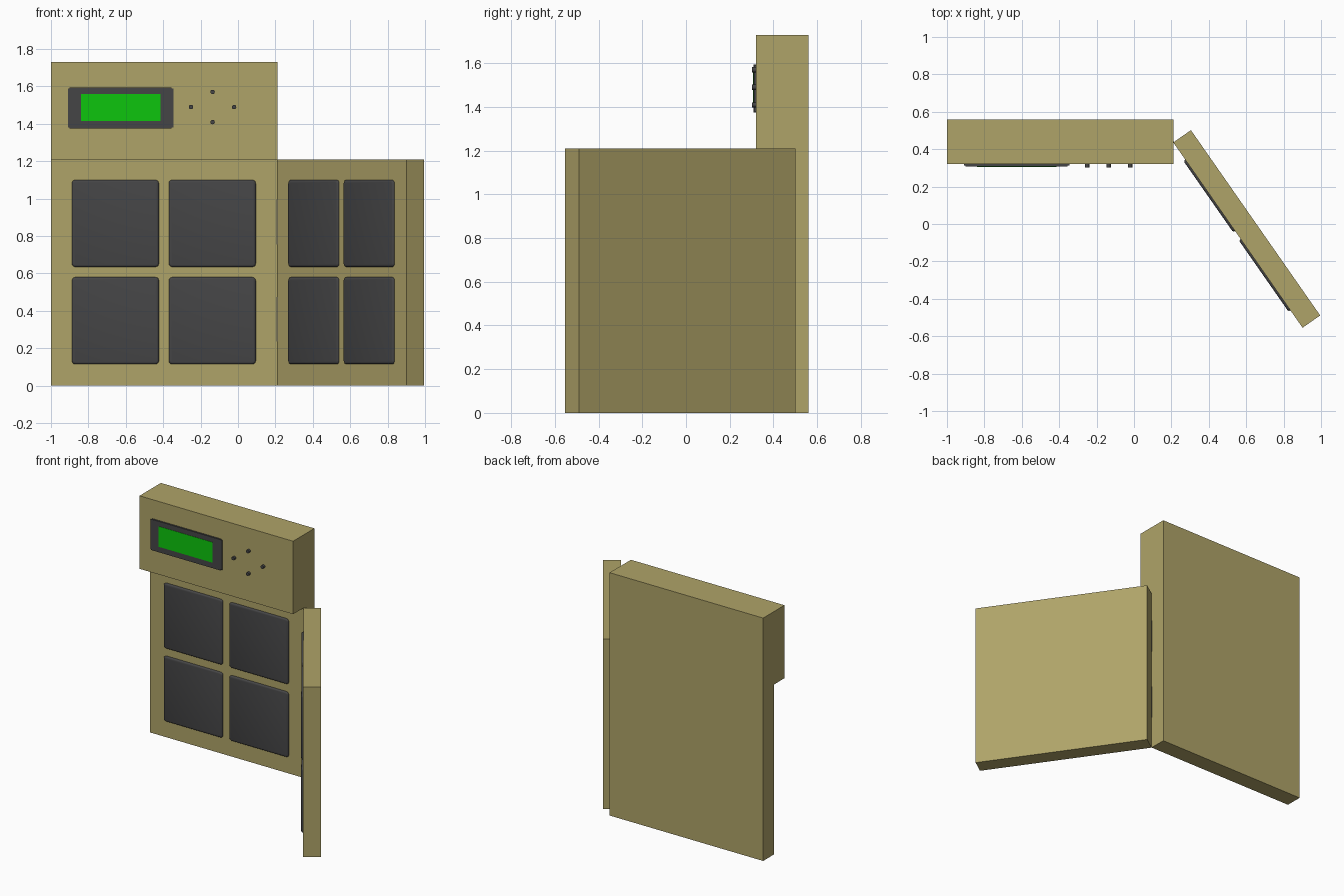
import bpy, bmesh, math
from mathutils import Matrix, Vector

if "Cube" in bpy.data.objects:
    bpy.data.objects.remove(bpy.data.objects["Cube"])


def material(name, rgb):
    m = bpy.data.materials.new(name)
    m.diffuse_color = (*rgb, 1)
    m.use_nodes = True
    m.node_tree.nodes["Principled BSDF"].inputs["Base Color"].default_value = m.diffuse_color
    return m


TAN = material("khaki casing", (0.43, 0.37, 0.14))
DARK = material("charcoal rubber", (0.06, 0.06, 0.062))
GREEN = material("green screen", (0.004, 0.56, 0.004))


def finish(name, bm, mat, matrix=Matrix(), smooth=False):
    bmesh.ops.recalc_face_normals(bm, faces=bm.faces[:])
    me = bpy.data.meshes.new(name)
    bm.to_mesh(me)
    bm.free()
    me.materials.append(mat)
    ob = bpy.data.objects.new(name, me)
    bpy.context.collection.objects.link(ob)
    ob.matrix_world = matrix
    if smooth:
        me.shade_smooth()
    return ob


def box_bm(x, y, z):
    bm = bmesh.new()
    bmesh.ops.create_cube(bm, size=1)
    for v in bm.verts:
        v.co = Vector([(a + b) / 2 + c * (b - a) for (a, b), c in zip((x, y, z), v.co)])
    return bm


def box(name, x, y, z, mat, matrix=Matrix()):
    return finish(name, box_bm(x, y, z), mat, matrix)


def cylinder(name, radius, depth, matrix, mat, sides=12):
    bm = bmesh.new()
    bmesh.ops.create_cone(bm, cap_ends=True, segments=sides,
                          radius1=radius, radius2=radius, depth=depth)
    return finish(name, bm, mat, matrix)


def pad(name, x, z, matrix):
    # rounded pad, half sunk in the panel whose front is local y = 0
    bm = box_bm((x, x + 0.465), (-0.012, 0.025), (z, z + 0.465))
    upright = [e for e in bm.edges if abs(e.verts[0].co.y - e.verts[1].co.y) > 0.01]
    bmesh.ops.bevel(bm, geom=upright, offset=0.018, segments=3, profile=0.5, affect='EDGES')
    rim = [e for e in bm.edges if all(v.co.y < -0.011 for v in e.verts)]
    bmesh.ops.bevel(bm, geom=rim, offset=0.011, segments=3, profile=0.5, affect='EDGES')
    finish(name, bm, DARK, matrix, smooth=True)


# main casing: stepped side profile extruded along x
profile = [(0.56, 0), (0.437, 0), (0.437, 1.21), (0.32, 1.21), (0.32, 1.73), (0.56, 1.73)]
bm = bmesh.new()
face = bm.faces.new([bm.verts.new((-1, y, z)) for y, z in profile])
ext = bmesh.ops.extrude_face_region(bm, geom=[face])
bmesh.ops.translate(bm, vec=(1.21, 0, 0),
                    verts=[g for g in ext["geom"] if isinstance(g, bmesh.types.BMVert)])
finish("main_casing", bm, TAN)

# opened door, hinged at the right edge of the casing
body = Matrix.Translation((-1, 0.437, 0))
door = Matrix.Translation((0.21, 0.436, 0)) @ Matrix.Rotation(math.radians(-55.1), 4, 'Z')
box("door_panel", (0, 1.208), (0, 0.115), (0, 1.21), TAN, door)

# four pads on each panel
for side, m in (("casing", body), ("door", door)):
    for i, x in enumerate((0.112, 0.63)):
        for j, z in enumerate((0.115, 0.635)):
            pad(f"{side}_pad_{i}{j}", x, z, m)

# display bezel with corner tabs, and screen plate
box("display_bezel", (-0.90, -0.355), (0.308, 0.33), (1.375, 1.595), DARK)
for i, x in enumerate((-0.91, -0.355)):
    box(f"bezel_side_{i}", (x, x + 0.01), (0.312, 0.33), (1.38, 1.59), DARK)
box("screen", (-0.84, -0.415), (0.306, 0.312), (1.415, 1.56), GREEN)

# four navigation buttons in a diamond
for k, (dx, dz) in enumerate(((1, 0), (0, 0.7), (-1, 0), (0, -0.7))):
    m = Matrix.Translation((-0.136 + 0.115 * dx, 0.315, 1.49 + 0.115 * dz))
    cylinder(f"button_{k}", 0.012, 0.028, m @ Matrix.Rotation(math.pi / 2, 4, 'X'), DARK)

# hinge pins between casing and door
for k, z in enumerate((0.355, 0.875)):
    cylinder(f"hinge_pin_{k}", 0.005, 0.24, Matrix.Translation((0.21, 0.437, z)), DARK, 8)
